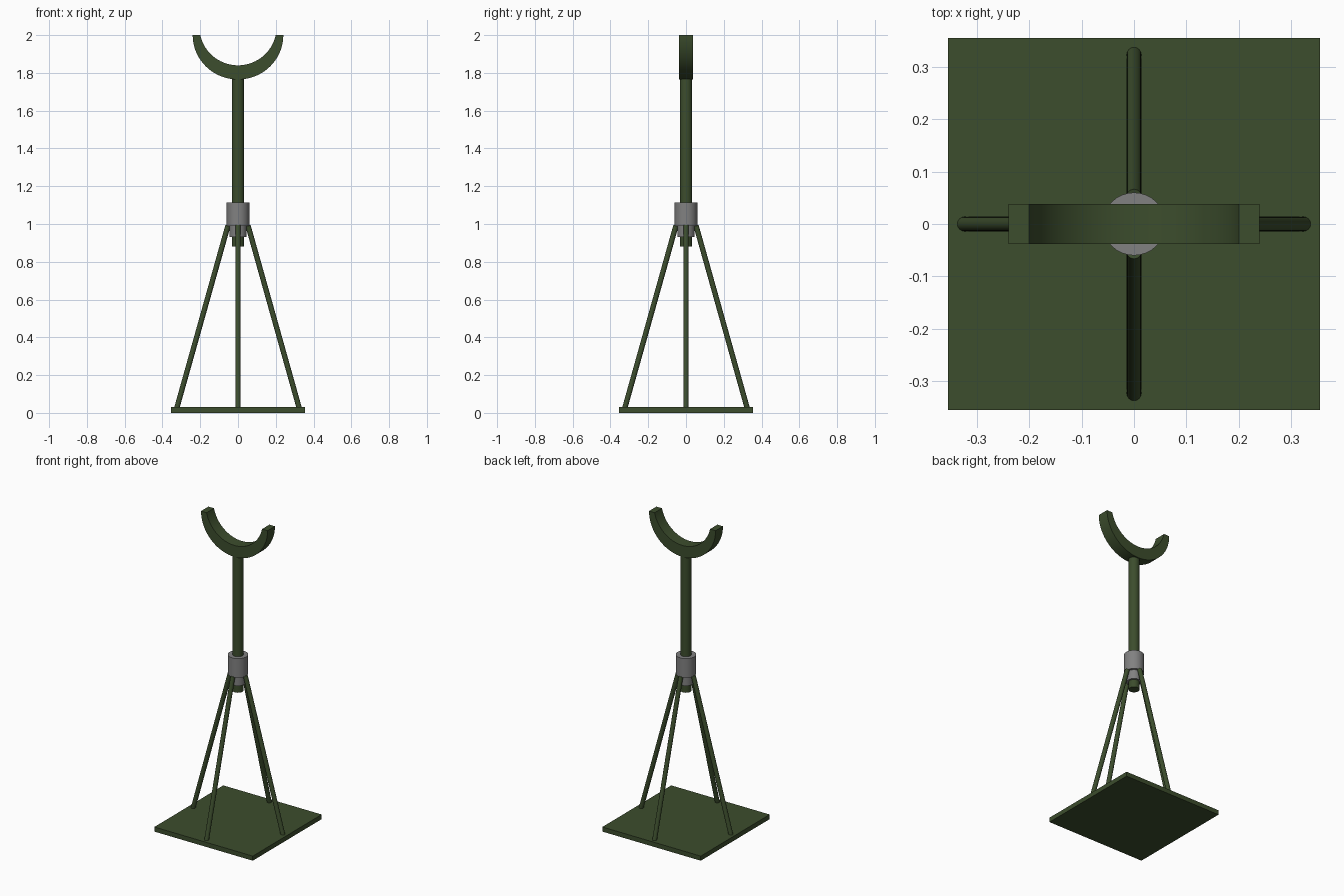
import bpy, bmesh, math
from mathutils import Vector

if "Cube" in bpy.data.objects:
    bpy.data.objects.remove(bpy.data.objects["Cube"])


def material(name, rgb):
    m = bpy.data.materials.new(name)
    m.diffuse_color = (*rgb, 1)
    m.use_nodes = True
    m.node_tree.nodes["Principled BSDF"].inputs["Base Color"].default_value = m.diffuse_color
    return m


GREEN = material("army green", (0.045, 0.074, 0.026))
GREY = material("steel grey", (0.22, 0.22, 0.22))


def finish(name, bm, mat):
    bmesh.ops.recalc_face_normals(bm, faces=bm.faces)
    me = bpy.data.meshes.new(name)
    bm.to_mesh(me)
    bm.free()
    ob = bpy.data.objects.new(name, me)
    bpy.context.collection.objects.link(ob)
    me.materials.append(mat)
    bpy.ops.object.select_all(action='DESELECT')
    ob.select_set(True)
    bpy.context.view_layer.objects.active = ob
    bpy.ops.object.shade_smooth_by_angle(angle=math.radians(35))
    return ob


def rod(name, a, b, r, mat, sides=32):
    a, b = Vector(a), Vector(b)
    bm = bmesh.new()
    bmesh.ops.create_cone(bm, cap_ends=True, segments=sides, radius1=r, radius2=r, depth=(b - a).length)
    rot = (b - a).to_track_quat('Z', 'Y').to_matrix().to_4x4()
    bm.transform(rot)
    bmesh.ops.translate(bm, vec=(a + b) / 2, verts=bm.verts)
    return finish(name, bm, mat)


# base plate
bm = bmesh.new()
bmesh.ops.create_cube(bm, size=1)
bmesh.ops.scale(bm, vec=(0.71, 0.71, 0.03), verts=bm.verts)
bmesh.ops.translate(bm, vec=(0, 0, 0.015), verts=bm.verts)
finish("base_plate", bm, GREEN)

# four splayed legs
for i, side in enumerate(("right", "back", "left", "front")):
    c, s = round(math.cos(i * math.pi / 2)), round(math.sin(i * math.pi / 2))
    rod(side + "_leg", (0.325 * c, 0.325 * s, 0.022), (0.053 * c, 0.053 * s, 0.992), 0.014, GREEN, 24)

# telescoping post and its collar
rod("post", (0, 0, 0.88), (0, 0, 1.80), 0.033, GREEN)
rod("collar", (0, 0, 0.99), (0, 0, 1.115), 0.06, GREY)
rod("lower_sleeve", (0, 0, 0.93), (0, 0, 0.995), 0.045, GREY)

# crescent cradle, thicker at the bottom
N = 40
OUT_R, IN_R, IN_Z = 0.24, 0.205, 2.045
start = math.asin((IN_Z - 2) / IN_R)
bm = bmesh.new()
rows = []
for i in range(N + 1):
    t = i / N
    a = math.pi * (1 + t)
    b = math.pi + start + (math.pi - 2 * start) * t
    ox, oz = OUT_R * math.cos(a), 2 + 0.235 * math.sin(a)
    ix, iz = IN_R * math.cos(b), IN_Z + IN_R * math.sin(b)
    rows.append([bm.verts.new(p) for p in (
        (ox, -0.038, oz), (ox, 0.038, oz), (ix, 0.038, iz), (ix, -0.038, iz))])
for p, q in zip(rows, rows[1:]):
    for k in range(4):
        bm.faces.new((p[k], p[(k + 1) % 4], q[(k + 1) % 4], q[k]))
bm.faces.new(rows[0])
bm.faces.new(rows[-1])
finish("cradle", bm, GREEN)
